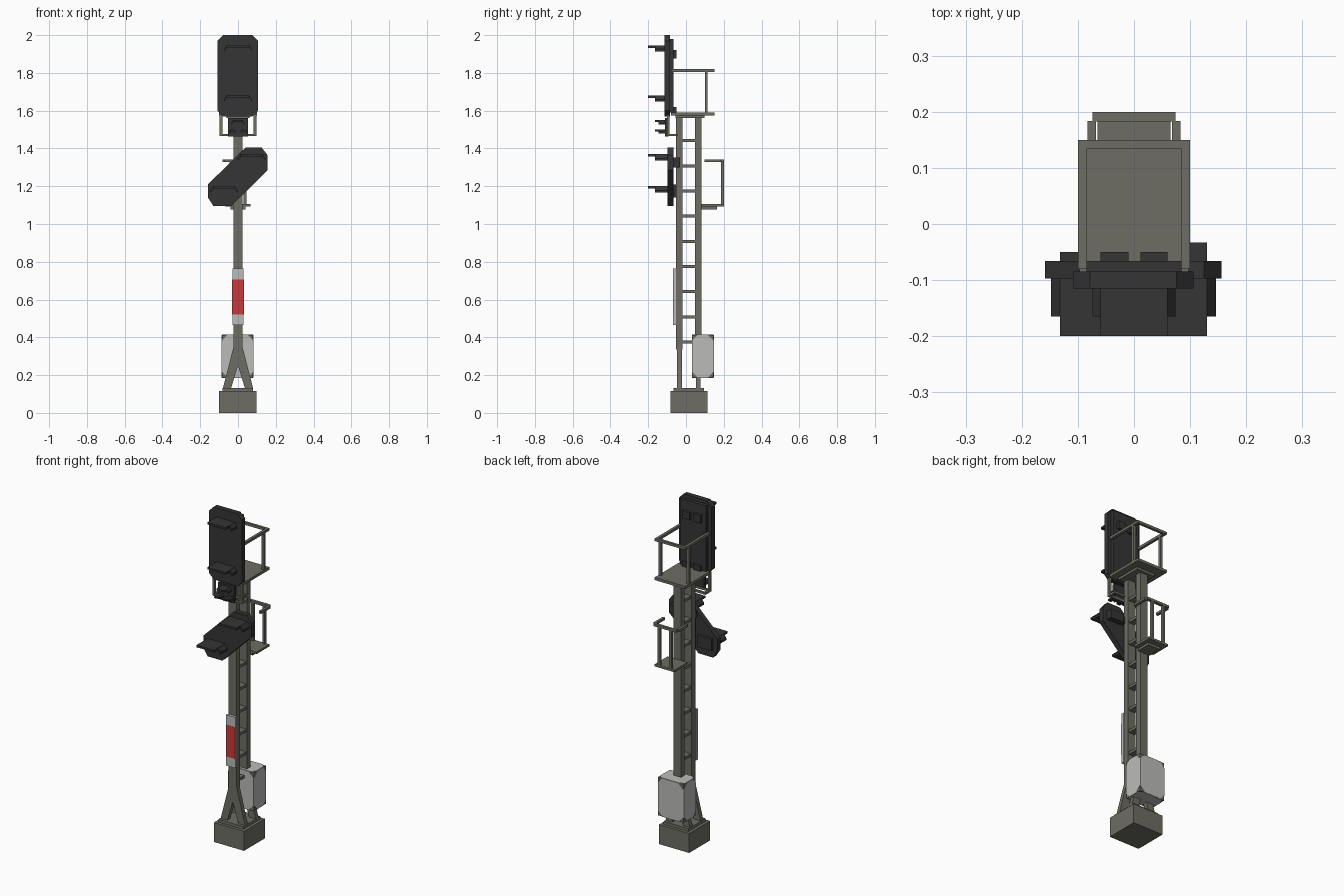
import bpy, bmesh, math
from mathutils import Vector

if "Cube" in bpy.data.objects:
    bpy.data.objects.remove(bpy.data.objects["Cube"])


def material(name, r, g, b):
    m = bpy.data.materials.new(name)
    m.diffuse_color = (r, g, b, 1)
    m.use_nodes = True
    m.node_tree.nodes["Principled BSDF"].inputs["Base Color"].default_value = m.diffuse_color
    return m


STEEL = material("grey_steel", 0.155, 0.155, 0.128)
BLACK = material("signal_black", 0.035, 0.035, 0.035)
LIGHT = material("light_grey", 0.50, 0.50, 0.49)
RED = material("red", 0.60, 0.042, 0.042)


def finish(name, bm, mat):
    bmesh.ops.recalc_face_normals(bm, faces=bm.faces)
    me = bpy.data.meshes.new(name)
    bm.to_mesh(me)
    bm.free()
    me.materials.append(mat)
    ob = bpy.data.objects.new(name, me)
    bpy.context.collection.objects.link(ob)
    return ob


def box(name, x, y, z, mat=STEEL):
    """Box from (min, max) ranges on each axis."""
    bm = bmesh.new()
    bmesh.ops.create_cube(bm, size=1)
    for v in bm.verts:
        v.co = Vector([(r[0] + r[1]) / 2 + c * (r[1] - r[0]) for r, c in zip((x, y, z), v.co)])
    return finish(name, bm, mat)


def prism(name, pts, lo, hi, mat=STEEL, axis=1):
    """Extrude a 2D outline along an axis (the outline uses the other two, in order)."""
    bm = bmesh.new()

    def place(p, d):
        c = list(p)
        c.insert(axis, d)
        return bm.verts.new(c)
    f = bm.faces.new([place(p, lo) for p in pts])
    ext = bmesh.ops.extrude_face_region(bm, geom=[f])
    step = Vector((0, 0, 0))
    step[axis] = hi - lo
    bmesh.ops.translate(bm, vec=step, verts=[g for g in ext["geom"] if isinstance(g, bmesh.types.BMVert)])
    return finish(name, bm, mat)


def octagon(a0, a1, b0, b1, c):
    return [(a0 + c, b0), (a1 - c, b0), (a1, b0 + c), (a1, b1 - c),
            (a1 - c, b1), (a0 + c, b1), (a0, b1 - c), (a0, b0 + c)]


def hood(name, cx, z, half, y_back, y_tip, y_flap, flap, t=0.012):
    """Flat visor with short sloping side flaps."""
    box(name + "_top", (cx - half, cx + half), (y_tip, y_back), (z - t, z), BLACK)
    for s in (-1, 1):
        a, b = cx + s * half, cx + s * (half + flap)
        prism(name + "_flap", [(a - s * 0.004, z), (a, z), (b, z - flap * 1.4), (b, z - flap * 1.4 - t),
                               (a - s * 0.004, z - t)], y_flap, y_back, BLACK)


# Foundation
box("foundation_block", (-0.1, 0.097), (-0.082, 0.113), (0, 0.115))
box("foundation_plate", (-0.083, 0.08), (-0.065, 0.095), (0.115, 0.132))

# Twin columns with splayed feet
for y0, y1 in ((-0.052, -0.018), (0.048, 0.082)):
    box("column", (-0.025, 0.025), (y0, y1), (0.335, 1.57))
    for s in (-1, 1):
        prism("splayed_foot", [(s * 0.08, 0.13), (s * 0.037, 0.13), (0, 0.25), (0, 0.345), (s * 0.025, 0.345)],
              y0 + 0.004, y1 - 0.004)

# Rungs between the columns
for i in range(9):
    z = 0.375 + i * 0.1333
    box("rung", (-0.02, 0.02), (-0.02, 0.05), (z - 0.008, z + 0.008))

# Striped marker plate
box("marker_plate", (-0.03, 0.03), (-0.068, -0.052), (0.465, 0.765), LIGHT)
box("marker_red_band", (-0.0305, 0.0305), (-0.0695, -0.066), (0.52, 0.705), RED)

# Equipment cabinet with pale octagonal panels
X, Y, Z = (-0.085, 0.08), (0.033, 0.145), (0.187, 0.413)
box("cabinet", X, Y, Z)
for d in X:
    prism("cabinet_side_panel", octagon(*Y, *Z, 0.03), d - 0.002, d + 0.002, LIGHT, 0)
for d in Y:
    prism("cabinet_end_panel", octagon(*X, *Z, 0.03), d - 0.002, d + 0.002, LIGHT, 1)
for d in Z:
    prism("cabinet_cap_panel", octagon(*X, *Y, 0.022), d - 0.002, d + 0.002, LIGHT, 2)

# Upper platform and railing
box("upper_platform", (-0.1, 0.1), (-0.08, 0.15), (1.574, 1.59))
box("upper_platform_bearer", (-0.06, 0.06), (-0.055, 0.097), (1.56, 1.575))
box("upper_rail_back", (-0.1, 0.1), (0.135, 0.15), (1.805, 1.82))
for s in (-1, 1):
    xs = sorted((s * 0.084, s * 0.1))
    box("upper_rail_side", xs, (-0.08, 0.136), (1.805, 1.82))
    box("upper_rail_post", xs, (0.1, 0.115), (1.588, 1.807))

# Lower rear platform and railing
box("lower_platform", (-0.065, 0.065), (0.08, 0.2), (1.092, 1.105))
box("lower_platform_bearer", (-0.04, 0.04), (0.08, 0.165), (1.078, 1.093))
box("lower_rail_back", (-0.074, 0.074), (0.183, 0.2), (1.328, 1.342))
for s in (-1, 1):
    box("lower_rail_side", sorted((s * 0.068, s * 0.083)), (0.098, 0.184), (1.328, 1.342))
    box("lower_rail_post", sorted((s * 0.03, s * 0.045)), (0.185, 0.2), (1.104, 1.33))

# Hanging frame below the main head
for s in (-1, 1):
    xs = sorted((s * 0.083, s * 0.097))
    box("hanger_bar", xs, (-0.1, -0.087), (1.465, 1.58))
    box("hanger_arm", xs, (-0.1, -0.045), (1.465, 1.477))
box("hanger_cross_bar", (-0.097, 0.097), (-0.055, -0.043), (1.465, 1.477))
box("hanger_front_bar", (-0.097, 0.097), (-0.098, -0.088), (1.465, 1.477))

# Small signal head
box("small_head", (-0.053, 0.052), (-0.112, -0.092), (1.462, 1.56), BLACK)
hood("small_hood_upper", 0, 1.55, 0.025, -0.11, -0.165, -0.145, 0.01, 0.01)
for cx in (-0.03, 0.03):
    hood("small_hood_lower", cx, 1.50, 0.01, -0.11, -0.165, -0.145, 0.007, 0.01)

# Main signal head
prism("main_head", octagon(-0.108, 0.106, 1.57, 2.0, 0.03), -0.115, -0.085, BLACK)
box("main_head_back", (-0.085, 0.085), (-0.087, -0.066), (1.59, 1.98), BLACK)
for x in ((-0.06, -0.01), (0.012, 0.06)):
    for z in ((1.875, 1.92), (1.59, 1.62)):
        box("main_head_latch", x, (-0.067, -0.05), z, BLACK)
for z in (1.945, 1.68):
    hood("main_hood", 0, z, 0.06, -0.113, -0.2, -0.165, 0.014)

# Slanted signal head
outline = [(0.04, 1.405), (0.125, 1.405), (0.156, 1.365), (0.156, 1.285),
           (-0.035, 1.095), (-0.13, 1.095), (-0.159, 1.14), (-0.159, 1.21)]
prism("slanted_head", outline, -0.097, -0.066, BLACK)
box("slanted_back_upper", (0.04, 0.13), (-0.067, -0.033), (1.30, 1.352), BLACK)
box("slanted_back_lower", (-0.132, -0.04), (-0.067, -0.05), (1.14, 1.21), BLACK)
box("slanted_head_bracket", (-0.025, 0.05), (-0.067, -0.045), (1.305, 1.345), BLACK)
hood("slanted_hood_upper", 0.072, 1.37, 0.058, -0.095, -0.2, -0.165, 0.016)
hood("slanted_hood_lower", -0.074, 1.20, 0.058, -0.095, -0.2, -0.165, 0.016)
